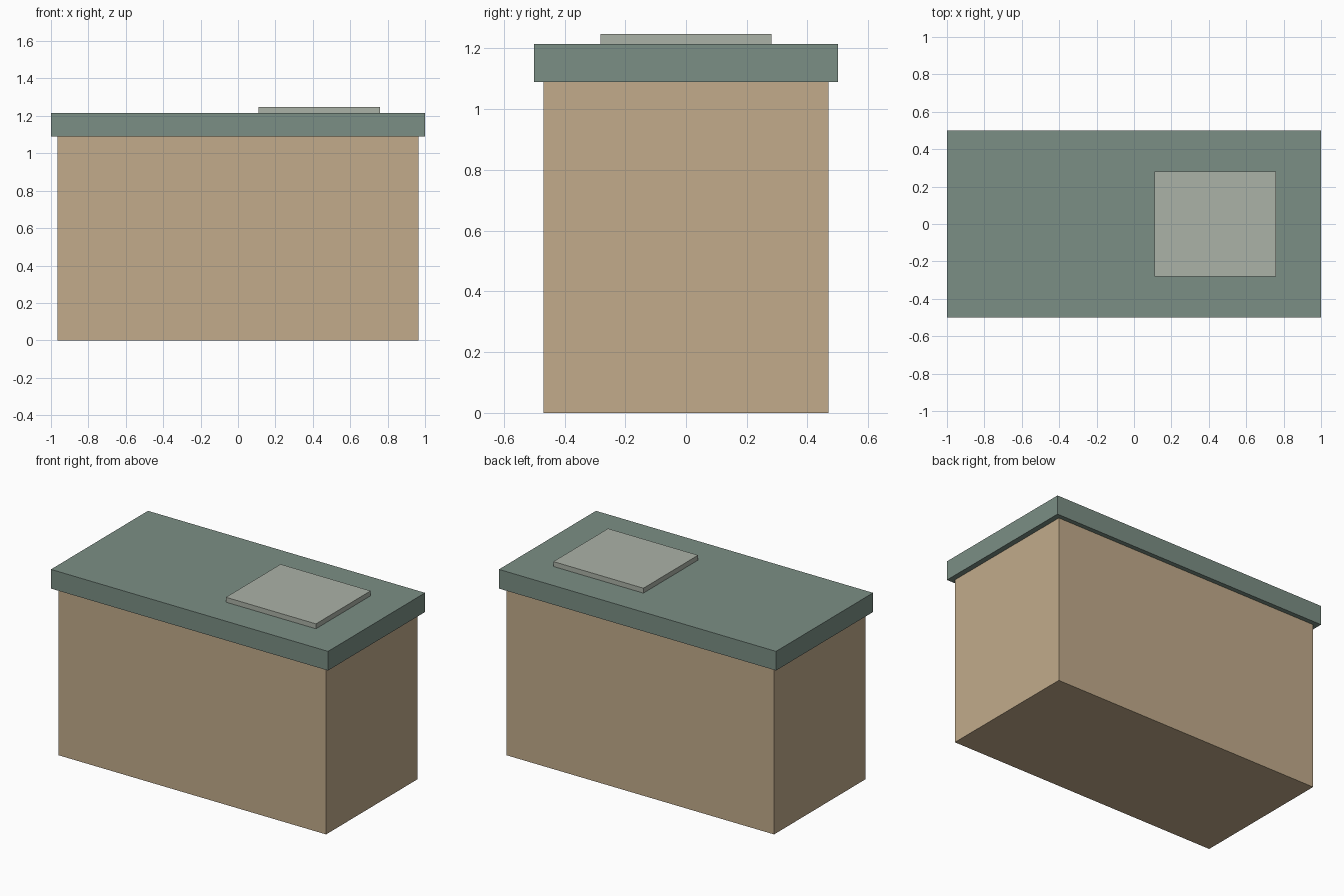
import bpy

if "Cube" in bpy.data.objects:
    bpy.data.objects.remove(bpy.data.objects["Cube"])


def linear(c):
    c /= 255
    return c / 12.92 if c <= 0.04045 else ((c + 0.055) / 1.055) ** 2.4


def material(name, rgb):
    mat = bpy.data.materials.new(name)
    mat.diffuse_color = (*[linear(c) for c in rgb], 1)
    mat.use_nodes = True
    mat.node_tree.nodes["Principled BSDF"].inputs["Base Color"].default_value = mat.diffuse_color
    return mat


def box(name, low, high, mat):
    """Box spanning two opposite corners."""
    bpy.ops.mesh.primitive_cube_add(size=1)
    obj = bpy.context.object
    obj.name = name
    for v in obj.data.vertices:
        v.co = [a + (c + 0.5) * (b - a) for a, b, c in zip(low, high, v.co)]
    obj.data.materials.append(mat)
    return obj


tan = material("tan_wall", (194, 171, 139))
green = material("grey_green_roof", (123, 143, 133))
grey = material("pale_grey_hatch", (171, 178, 167))

# Main block
box("body", (-0.965, -0.47, 0), (0.965, 0.47, 1.09), tan)
# Overhanging flat roof slab
box("roof_slab", (-1, -0.5, 1.09), (1, 0.5, 1.215), green)
# Raised off-centre hatch
box("roof_hatch", (0.11, -0.282, 1.215), (0.76, 0.282, 1.247), grey)
